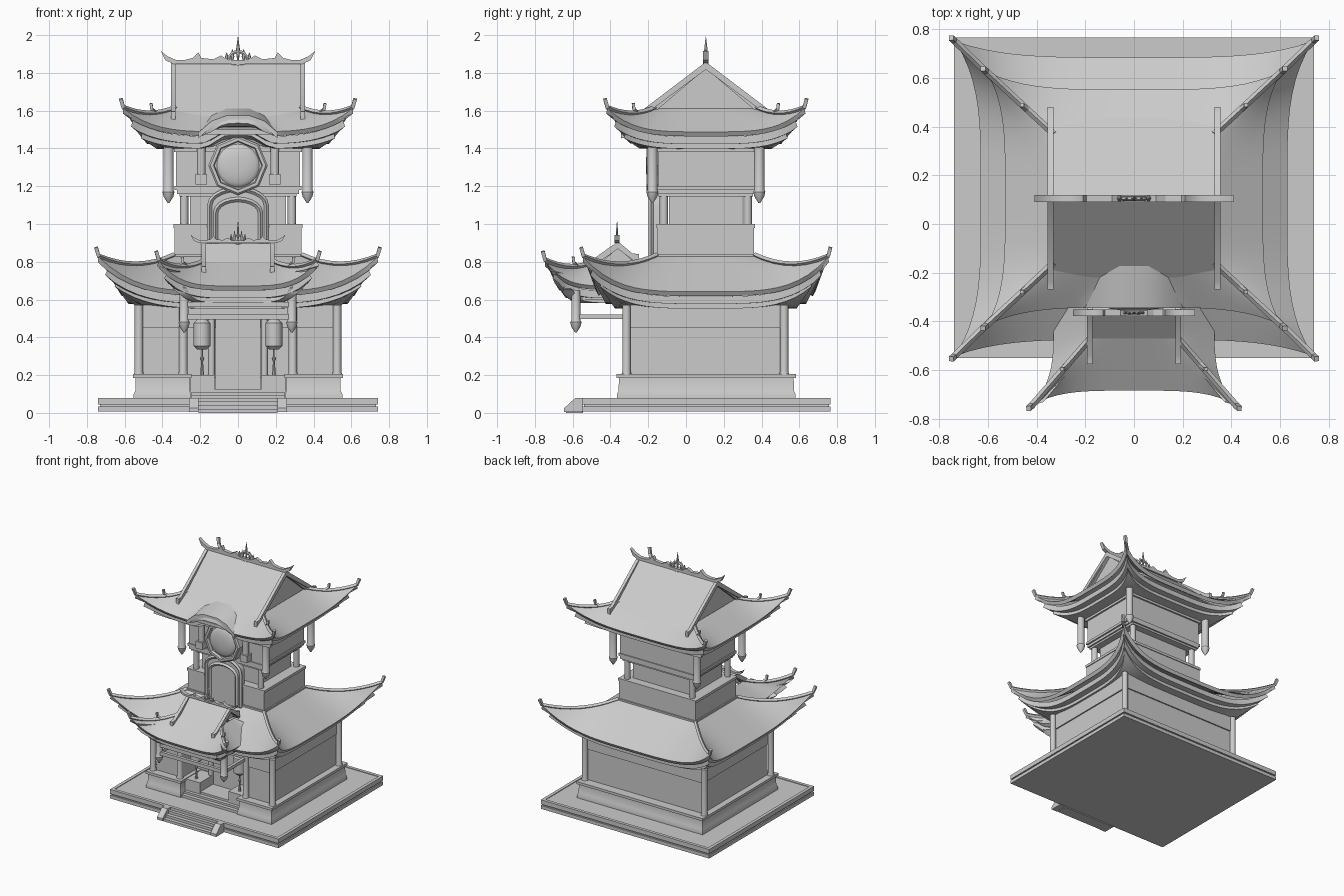
import bpy, bmesh, math
from mathutils import Vector

cube = bpy.data.objects.get("Cube")
if cube:
    bpy.data.objects.remove(cube)

GREY = (0.6, 0.6, 0.6, 1)
stone = bpy.data.materials.new("plain_grey")
stone.use_nodes = True
stone.diffuse_color = GREY
stone.node_tree.nodes["Principled BSDF"].inputs["Base Color"].default_value = GREY
parts = []
CY = 0.105  # depth centre of the main building


def add(name, data):
    ob = bpy.data.objects.new(name, data)
    data.materials.append(stone)
    bpy.context.scene.collection.objects.link(ob)
    parts.append(ob)
    return ob


def from_bm(name, bm, fix=True):
    if fix:
        bmesh.ops.recalc_face_normals(bm, faces=bm.faces)
    me = bpy.data.meshes.new(name)
    bm.to_mesh(me)
    bm.free()
    return add(name, me)


def loft(name, rings):
    """Closed skin through rings of equal point count."""
    bm = bmesh.new()
    vs = [[bm.verts.new(p) for p in ring] for ring in rings]
    n = len(vs[0])
    for a, b in zip(vs, vs[1:]):
        for i in range(n):
            bm.faces.new((a[i], a[(i + 1) % n], b[(i + 1) % n], b[i]))
    bm.faces.new(vs[0])
    bm.faces.new(vs[-1])
    return from_bm(name, bm)


def stack(name, x, y, hx, hy, profile):
    """Rectangular moulding: profile holds (outward offset, height)."""
    corners = ((-1, -1), (1, -1), (1, 1), (-1, 1))
    return loft(name, [[(x + a * (hx + o), y + b * (hy + o), z) for a, b in corners]
                       for o, z in profile])


def box(name, x0, x1, y0, y1, z0, z1):
    return stack(name, (x0 + x1) / 2, (y0 + y1) / 2, (x1 - x0) / 2, (y1 - y0) / 2,
                 [(0, z0), (0, z1)])


def lathe(name, x, y, profile, n=16):
    angles = [2 * math.pi * i / n for i in range(n)]
    return loft(name, [[(x + r * math.cos(a), y + r * math.sin(a), z) for a in angles]
                       for r, z in profile])


def prism_y(name, pts, y0, y1, rise=0):
    return loft(name, [[(x, y, z + dz) for x, z in pts] for y, dz in ((y0, 0), (y1, rise))])


def prism_x(name, pts, x0, x1):
    return loft(name, [[(x, y, z) for y, z in pts] for x in (x0, x1)])


def tube(name, pts, r, closed=False, res=0):
    cu = bpy.data.curves.new(name, 'CURVE')
    cu.dimensions = '3D'
    cu.bevel_depth, cu.bevel_resolution, cu.use_fill_caps = r, res, True
    sp = cu.splines.new('POLY')
    sp.points.add(len(pts) - 1)
    for p, q in zip(sp.points, pts):
        p.co = (*q, 1)
    sp.use_cyclic_u = closed
    return add(name, cu)


def roof_point(side, t, s, cy, inner, mid, corner, bump, bump_power, porch):
    """Point on a swept roof: t runs along the eave, s from top to eave."""
    along, out = (0, 1) if side % 2 == 0 else (1, 0)
    w = abs(t) ** 4
    lift = (corner[2] - mid[2]) * w
    p = [0, 0]
    sign = -1 if side in (0, 3) else 1
    turn = 1 if side in (0, 1) else -1
    p[along] = turn * t * (inner[along] * (1 - s) + corner[along] * s)
    p[out] = sign * (inner[out] * (1 - s) + (mid[out] + (corner[out] - mid[out]) * w) * s)
    if porch and p[1] > 0:
        p[1] *= 0.5
        lift = 0
    z = inner[2] + (mid[2] - inner[2]) * s + lift * s * s
    if bump and side == 0:
        k = min(1, max(0, (0.21 - abs(p[0])) / 0.15))
        z += bump * k * k * (3 - 2 * k) * s ** bump_power
    return Vector((p[0], p[1] + cy, z))


def roof_sheet(name, thick, *shape, cols=24, rows=7):
    bm = bmesh.new()
    for side in range(4):
        g = [[bm.verts.new(roof_point(side, 2 * i / cols - 1, j / rows, *shape))
              for i in range(cols + 1)] for j in range(rows + 1)]
        for j in range(rows):
            for i in range(cols):
                bm.faces.new((g[j][i], g[j + 1][i], g[j + 1][i + 1], g[j][i + 1]))
    bmesh.ops.remove_doubles(bm, verts=bm.verts, dist=0.0005)
    bm.normal_update()
    if sum(f.normal.z for f in bm.faces) < 0:
        bmesh.ops.reverse_faces(bm, faces=bm.faces)
    ob = from_bm(name, bm, fix=False)
    mod = ob.modifiers.new("thickness", 'SOLIDIFY')
    mod.thickness, mod.offset = thick, -1


def swept_roof(name, cy, inner, mid, corner, wall, bump=0, porch=False, hooks=True):
    shape = (cy, inner, mid, corner, bump, 4, porch)
    roof_sheet(name + "_tiles", 0.028, *shape)
    # two stepped eave layers below
    for i in (1, 2):
        c = [corner[0] - 0.05 * i, corner[1] - 0.05 * i, corner[2] - 0.06 * i]
        m = [mid[0] - 0.05 * i, mid[1] - 0.05 * i, mid[2] - 0.025 * i]
        roof_sheet(f"{name}_eave_layer_{i}", 0.04, cy, (*wall, m[2]), m, c, bump, 0.3, porch)
    # hip ridges ending in upturned tips that lean outward
    for side, t in ((0, -1), (0, 1), (2, -1), (2, 1)):
        if porch and side == 2:
            continue
        pts = [roof_point(side, t, s / 8, *shape) + Vector((0, 0, 0.006)) for s in range(9)]
        d = Vector((pts[-1].x, pts[-1].y - cy, 0)).normalized()
        tip = pts[-1] + d * 0.018 + Vector((0, 0, 0.045))
        tube(name + "_hip_ridge", pts + [tip], 0.014)
        if hooks:
            h = pts[3]
            tube(name + "_hip_hook", [h, h + d * 0.03 + Vector((0, 0, 0.02)),
                                      h + d * 0.035 + Vector((0, 0, 0.05))], 0.011)


def gable(name, cy, hx, top, run, foot, end_run, end_z, back_z):
    prism_x(name + "_infill", [(cy - run, foot), (cy, top - 0.01), (cy + run, foot)],
            -hx + 0.02, hx - 0.02)
    for sy, far_run, far_z in ((-1, end_run, end_z), (1, *back_z)):
        slope = [(cy, top), (cy + sy * run, foot), (cy + sy * run, foot - 0.025), (cy, top - 0.025)]
        prism_x(name + "_slope", slope, -hx, hx)
        y = cy + sy * far_run
        barge = [(cy, top + 0.01), (y - sy * 0.035, far_z + 0.045), (y, far_z + 0.04),
                 (y, far_z - 0.015), (cy, top - 0.03)]
        for sx in (-1, 1):
            prism_x(name + "_barge", barge, sx * hx - 0.012, sx * hx + 0.012)


def ridge_ornament(name, y, z, k, flame):
    half = [(0.34, 0), (0.385, 0.02), (0.41, 0.07), (0.375, 0.042), (0.33, 0.022), (0.28, 0.022),
            (0.24, 0.032), (0.21, 0.062), (0.195, 0.032), (0.13, 0.025), (0.09, 0.045), (0.05, 0.02)]
    pts = [(x * k, z + h * k) for x, h in half] + [(-x * k, z + h * k) for x, h in half[::-1]]
    prism_y(name + "_crest", pts, y - 0.014, y + 0.014)
    ring = [(0.045 * k * math.cos(a), y, z + (0.03 + 0.035 * math.sin(a)) * k)
            for a in [math.pi * i / 8 for i in range(16)]]
    tube(name + "_ring", ring, 0.01 * k, True, 1)
    for x, h in ((0, 1), (-0.03, 0.55), (0.03, 0.55), (-0.06, 0.42), (0.06, 0.42)):
        lathe(name + "_flame", x * k, y, [(0.005 * k, z + 0.02 * k), (0.011 * k, z + 0.5 * h * flame),
                                          (0.001, z + h * flame)], 6)


# platform and entrance steps
stack("platform", 0, CY + 0.003, 0.74, 0.658,
      [(0, 0.008), (0, 0.035), (-0.01, 0.035), (-0.01, 0.045), (0, 0.045), (0, 0.08),
       (-0.025, 0.08), (-0.025, 0.075)])
for i in range(3):
    box("entrance_step", -0.21, 0.21, -0.635 + 0.03 * i, -0.545, 0, 0.02 + 0.02 * i)
    box("inner_step", -0.245, 0.245, -0.355 + 0.03 * i, -0.1, 0.07, 0.095 + 0.016 * i)
for sx in (-1, 1):
    prism_x("step_cheek", [(-0.645, 0.005), (-0.645, 0.025), (-0.585, 0.08), (-0.545, 0.08),
                           (-0.545, 0.005)], sx * 0.21, sx * 0.26)

# ground floor: rear hall and two front wings around the entrance recess
PLINTH = [(0, 0.075), (0, 0.1), (-0.008, 0.115), (-0.01, 0.185), (0.003, 0.185), (0.003, 0.205)]
WALL = [(0, 0.2), (0, 0.45), (0.01, 0.45), (0.01, 0.57)]
stack("hall_plinth", 0, 0.235, 0.552, 0.345, PLINTH)
stack("hall_wall", 0, 0.2, 0.505, 0.31, WALL)
for sx in (-1, 1):
    stack("wing_plinth", sx * 0.4, -0.125, 0.152, 0.24, PLINTH)
    stack("wing_wall", sx * 0.39, -0.1, 0.115, 0.205, WALL)
    for x, y in ((0.525, -0.315), (0.525, 0.52), (0.29, -0.315)):
        lathe("ground_column", sx * x, y, [(0.027, 0.2), (0.022, 0.22), (0.022, 0.57)])
    box("recess_pedestal", sx * 0.19 - 0.065, sx * 0.19 + 0.065, -0.3, -0.1, 0.08, 0.2)
    lathe("door_column", sx * 0.14, -0.14, [(0.018, 0.2), (0.018, 0.57)])
    # lantern with tassel
    lathe("lantern", sx * 0.19, -0.25,
          [(0.025, 0.335), (0.035, 0.345), (0.045, 0.355), (0.045, 0.475), (0.035, 0.485), (0.025, 0.495)])
    lathe("lantern_tassel", sx * 0.19, -0.25,
          [(0.004, 0.34), (0.004, 0.3), (0.012, 0.29), (0.005, 0.27), (0.01, 0.2)], 8)
    tube("lantern_cord", [(sx * 0.19, -0.25, 0.49), (sx * 0.19, -0.25, 0.58)], 0.004)
box("door_panel", -0.12, 0.12, -0.135, -0.1, 0.1, 0.58)
box("entrance_lintel", -0.28, 0.28, -0.31, -0.27, 0.5, 0.6)
swept_roof("lower_roof", CY, (0.34, 0.26, 0.83), (0.63, 0.58, 0.642), (0.738, 0.648, 0.825),
           (0.4, 0.3), hooks=False)

# entrance porch
PY = -0.36
box("porch_ceiling", -0.26, 0.26, -0.585, -0.1, 0.6, 0.63)
for z in (0.495, 0.56):
    box("porch_front_beam", -0.28, 0.28, -0.597, -0.573, z, z + 0.028)
for sx in (-1, 1):
    lathe("porch_post", sx * 0.285, -0.583,
          [(0.004, 0.425), (0.024, 0.455), (0.03, 0.48), (0.024, 0.49), (0.024, 0.65)])
    box("porch_side_beam", sx * 0.285 - 0.012, sx * 0.285 + 0.012, -0.58, -0.3, 0.497, 0.522)
swept_roof("porch_roof", PY, (0.18, 0.11, 0.8), (0.33, 0.325, 0.672), (0.42, 0.386, 0.805),
           (0.2, 0.2), porch=True)
gable("porch_gable", PY, 0.182, 0.898, 0.11, 0.8, 0.215, 0.735, (0.11, 0.8))
ridge_ornament("porch_ridge", PY - 0.005, 0.9, 0.61, 0.115)

# upper floor base and waist
stack("upper_base", 0, CY, 0.335, 0.255,
      [(0.01, 0.79), (0.01, 0.84), (0, 0.84), (0, 0.98), (0.006, 0.98), (0.006, 1.0)])
stack("waist_wall", 0, CY, 0.255, 0.195, [(0, 0.99), (0, 1.16)])
stack("balcony_beam", 0, CY, 0.31, 0.25, [(0, 1.145), (0, 1.16), (0.012, 1.16), (0.012, 1.185)])
stack("upper_wall", 0, CY, 0.335, 0.262,
      [(0, 1.18), (0, 1.2), (-0.008, 1.2), (-0.008, 1.38), (0.005, 1.38), (0.005, 1.41)])
box("arch_backing", -0.24, 0.24, -0.155, -0.1, 1.4, 1.53)
for sx in (-1, 1):
    for sy in (-1, 1):
        lathe("waist_column", sx * 0.285, CY + sy * 0.222, [(0.022, 1.0), (0.022, 1.15)])
        lathe("hanging_column", sx * 0.368, CY + sy * 0.283,
              [(0.004, 1.11), (0.026, 1.145), (0.032, 1.17), (0.027, 1.18), (0.027, 1.42)])
    lathe("front_column", sx * 0.195, -0.18, [(0.023, 1.22), (0.023, 1.46)])
    box("front_column_block", sx * 0.195 - 0.03, sx * 0.195 + 0.03, -0.21, -0.14, 1.21, 1.265)


# round window in an eight-sided frame, above an arched niche
def octagon(r, y):
    return [(r * math.sin(math.pi * i / 4), y, 1.31 + r * math.cos(math.pi * i / 4)) for i in range(8)]


loft("window_frame", [octagon(0.157, -0.14), octagon(0.157, -0.2), octagon(0.147, -0.21),
                      octagon(0.13, -0.21), octagon(0.125, -0.19)])
dome = [(0.116 * math.cos(a), -0.185 - 0.028 * math.sin(a)) for a in [math.pi * i / 10 for i in range(5)]]
loft("window_disc", [[(r * math.cos(math.pi * i / 16), y, 1.31 + r * math.sin(math.pi * i / 16))
                      for i in range(32)] for r, y in dome])


def arch(w, z0, spring, rise):
    return [(-w, z0)] + [(-w * math.cos(math.pi * i / 10), spring + rise * math.sin(math.pi * i / 10))
                         for i in range(11)] + [(w, z0)]


prism_y("niche_panel", arch(0.15, 0.82, 1.1, 0.09), -0.18, -0.13)
for w, spring, rise in ((0.15, 1.1, 0.085), (0.118, 1.06, 0.07)):
    tube("niche_frame", [(x, -0.185, z) for x, z in arch(w, 0.83, spring, rise)], 0.013)

# main upper roof with its arched front eave
swept_roof("upper_roof", CY, (0.33, 0.265, 1.612), (0.53, 0.448, 1.488), (0.607, 0.522, 1.612),
           (0.3, 0.24), bump=0.07)
gable("upper_gable", CY, 0.343, 1.848, 0.41, 1.5, 0.375, 1.555, (0.375, 1.555))
hood = [(-0.21, 1.483), (-0.14, 1.545), (-0.06, 1.574), (0.06, 1.574), (0.14, 1.545), (0.21, 1.483)]
prism_y("arched_hood", hood + [(x, z - 0.03) for x, z in hood[::-1]], -0.345, -0.12, 0.05)
ridge_ornament("upper_ridge", CY, 1.847, 1.0, 0.145)

# bake modifiers and curves, then smooth the curved surfaces
bpy.ops.object.select_all(action='DESELECT')
for ob in parts:
    ob.select_set(True)
bpy.context.view_layer.objects.active = parts[0]
bpy.ops.object.convert(target='MESH')
bpy.ops.object.shade_smooth_by_angle(angle=math.radians(32))
